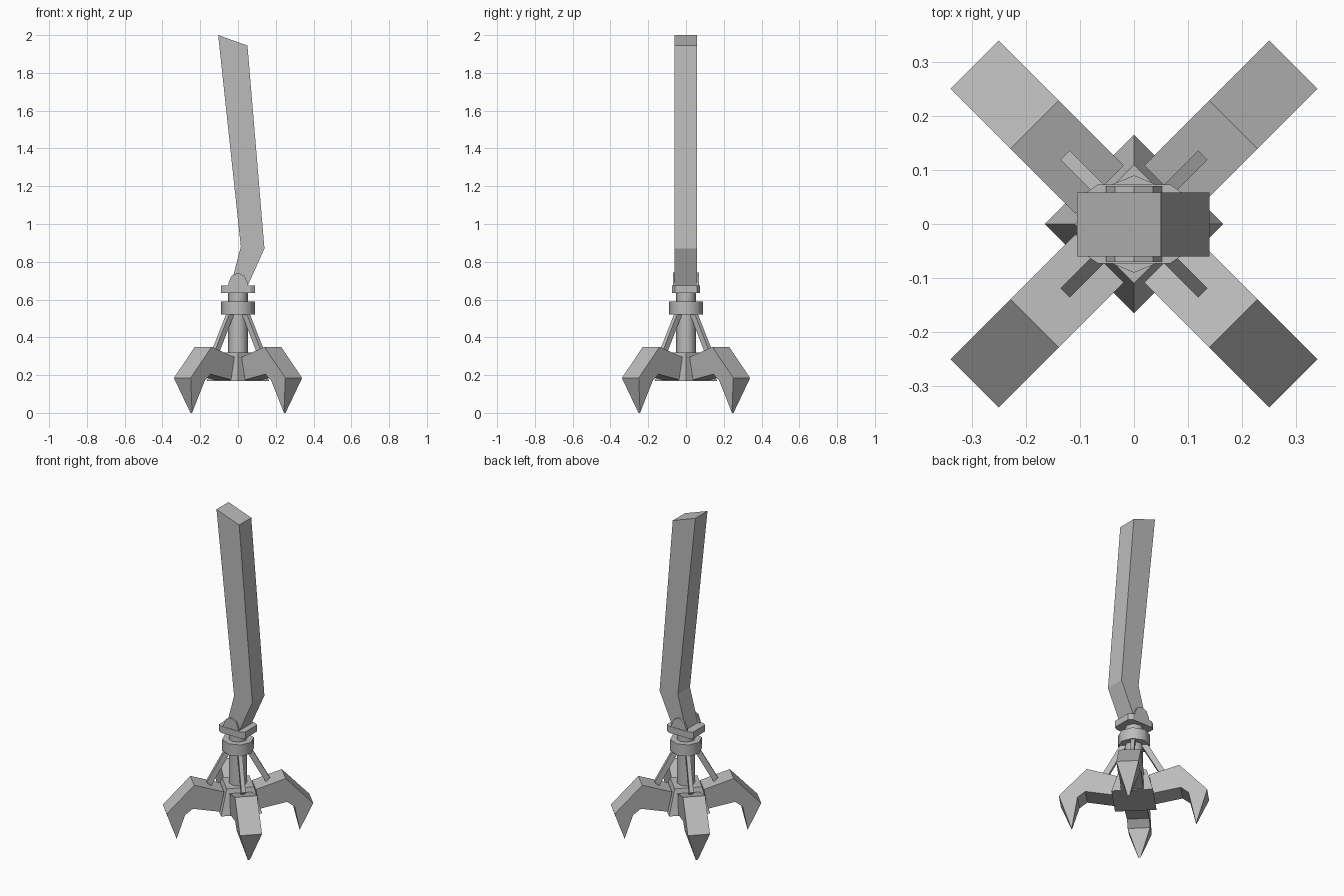
import bpy
import bmesh
from math import pi, cos, sin
from mathutils import Matrix, Vector

cube = bpy.data.objects.get("Cube")
if cube:
    bpy.data.objects.remove(cube, do_unlink=True)

GREY = (0.5, 0.5, 0.5, 1)
metal = bpy.data.materials.new("plain grey metal")
metal.use_nodes = True
metal.diffuse_color = GREY
metal.node_tree.nodes["Principled BSDF"].inputs["Base Color"].default_value = GREY


def loft(name, start, end, matrix=Matrix(), smooth=False):
    """Solid between two matching outlines."""
    bm = bmesh.new()
    a = [bm.verts.new(p) for p in start]
    b = [bm.verts.new(p) for p in end]
    bm.faces.new(a)
    bm.faces.new(b)
    for i in range(len(a)):
        j = (i + 1) % len(a)
        bm.faces.new((a[i], a[j], b[j], b[i]))
    bmesh.ops.recalc_face_normals(bm, faces=bm.faces)
    bm.transform(matrix)
    mesh = bpy.data.meshes.new(name)
    bm.to_mesh(mesh)
    bm.free()
    mesh.materials.append(metal)
    obj = bpy.data.objects.new(name, mesh)
    bpy.context.collection.objects.link(obj)
    if smooth:
        bpy.ops.object.select_all(action='DESELECT')
        obj.select_set(True)
        bpy.context.view_layer.objects.active = obj
        bpy.ops.object.shade_smooth_by_angle(angle=pi / 3)
    return obj


def side_profile(name, points, y0, y1):
    return loft(name, [(x, y0, z) for x, z in points], [(x, y1, z) for x, z in points])


def ring(radius, z, sides):
    return [(radius * cos(2 * pi * i / sides), radius * sin(2 * pi * i / sides), z)
            for i in range(sides)]


def column(name, r0, r1, z0, z1, sides=8):
    return loft(name, ring(r0, z0, sides), ring(r1, z1, sides), smooth=sides > 4)


# Bent arm
side_profile("arm", [(-0.105, 2), (0.05, 1.945), (0.14, 0.87),
                     (0.05, 0.67), (-0.04, 0.67), (0.015, 0.88)], -0.06, 0.058)

# Hinge plate with clipped corners, and an ear on each side of the arm
outline = [(0.09, 0.057), (0.067, 0.073), (-0.067, 0.073), (-0.09, 0.057),
           (-0.09, -0.057), (-0.067, -0.073), (0.067, -0.073), (0.09, -0.057)]
loft("hinge_plate", [(x, y, 0.635) for x, y in outline], [(x, y, 0.675) for x, y in outline])
ear = [(-0.053, 0.67), (-0.05, 0.69), (-0.035, 0.725), (0, 0.742),
       (0.035, 0.725), (0.05, 0.69), (0.053, 0.67)]
side_profile("front_ear", ear, -0.07, -0.058)
side_profile("back_ear", ear, 0.057, 0.07)

# Central post, collar and base block
column("post", 0.052, 0.052, 0.3, 0.64)
column("collar", 0.09, 0.09, 0.52, 0.59)
column("base_block", 0.165, 0.11, 0.17, 0.32, sides=4)

# Claw sections as (radius, height, half width), outer side then inner side
CLAW = [(0.09, 0.295, 0.063), (0.26, 0.35, 0.063), (0.417, 0.185, 0.063), (0.35, 0, 0.006),
        (0.312, 0.17, 0.063), (0.268, 0.205, 0.063), (0.115, 0.175, 0.063)]


def strut_end(r, z):
    across = Vector((0.012, 0, 0.012))
    c = Vector((r, 0, z))
    w = Vector((0, 0.012, 0))
    return [c - across - w, c + across - w, c + across + w, c - across + w]


# Four claws on the diagonals, each braced by a strut
for n, side in enumerate(("back_left", "back_right", "front_right", "front_left")):
    turn = Matrix.Rotation(pi / 4 + n * pi / 2, 4, 'Z')
    loft(side + "_claw", [(r, -w, z) for r, z, w in CLAW],
         [(r, w, z) for r, z, w in CLAW], turn)
    loft(side + "_strut", strut_end(0.055, 0.53), strut_end(0.168, 0.325), turn)
